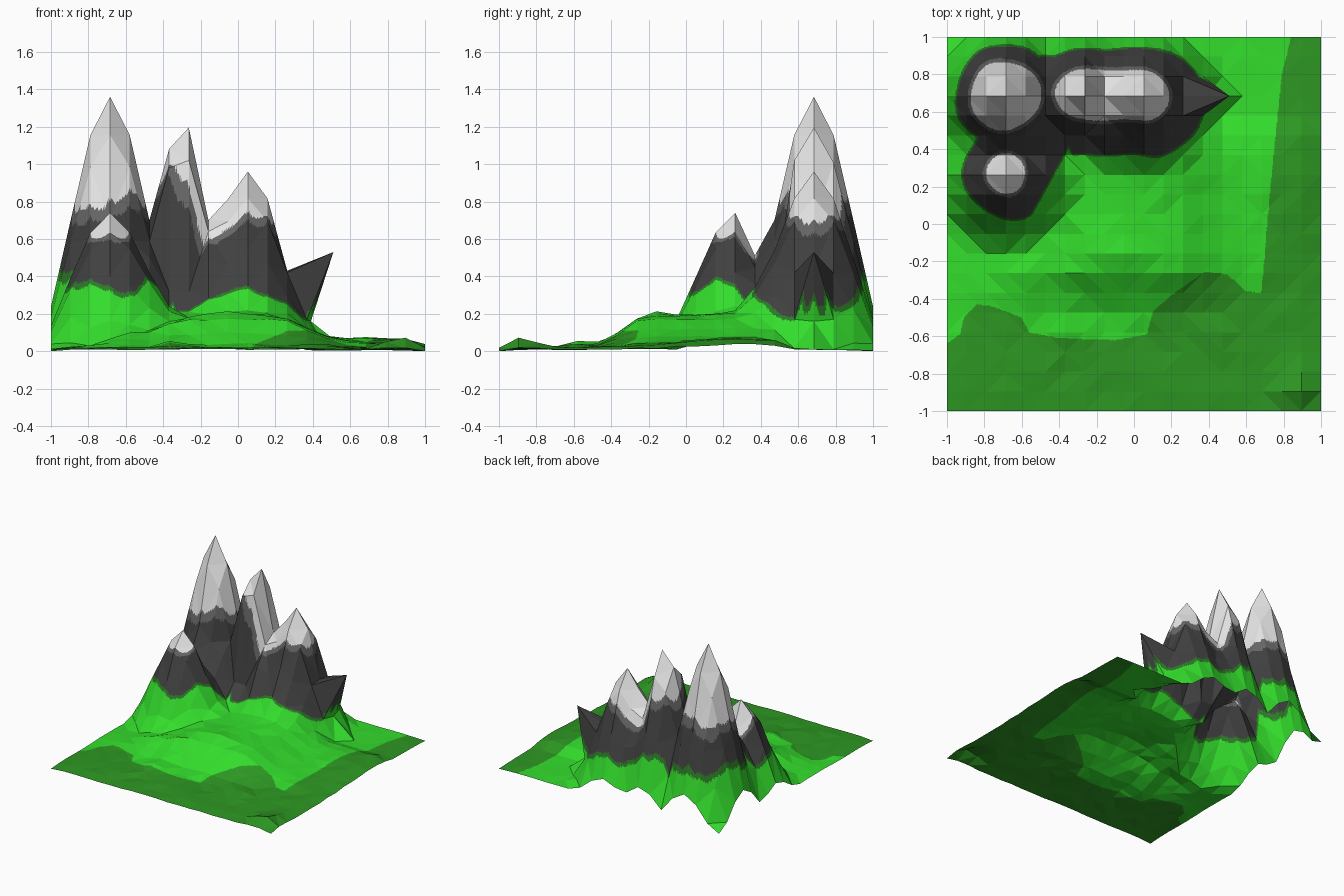
import bpy, math, random

if "Cube" in bpy.data.objects:
    bpy.data.objects.remove(bpy.data.objects["Cube"])

random.seed(4)
N = 19            # terrain cells per side
SUB = 14          # colour cuts per cell (facets stay flat)
STEP = 2 / N


def material(name, rgb):
    m = bpy.data.materials.new(name)
    m.diffuse_color = (*rgb, 1)
    m.use_nodes = True
    m.node_tree.nodes["Principled BSDF"].inputs["Base Color"].default_value = m.diffuse_color
    return m


MATS = [material("bright_grass", (0.033, 0.72, 0.025)),
        material("low_grass", (0.026, 0.31, 0.016)),
        material("grass_edge", (0.026, 0.19, 0.020)),
        material("dark_rock", (0.052, 0.052, 0.052)),
        material("snow_edge", (0.135, 0.135, 0.135)),
        material("snow", (0.78, 0.78, 0.78))]


# ---- heights: peaks pulled up with a smooth falloff, over a gentle foothill
PEAKS = [(-0.684, 0.684, 1.36, 0.43), (-0.285, 0.684, 1.205, 0.42),
         (0.053, 0.684, 0.96, 0.43), (-0.684, 0.263, 0.74, 0.43)]
BUMPS = [(0.87, -0.88, 0.055, 0.11), (0.45, -0.60, 0.03, 0.10),
         (-0.35, -0.58, 0.04, 0.10), (-0.60, -0.27, 0.05, 0.15),
         (-0.35, -0.26, 0.02, 0.10), (0.30, -0.22, 0.02, 0.15),
         (-0.05, -0.16, 0.025, 0.12), (0.9, 0.3, 0.045, 0.4),
         (0.05, 0.37, 0.045, 0.2)]


def falloff(d, r):
    t = max(0.0, 1 - d / r)
    return t * t * (3 - 2 * t)


def ground(x, y):
    front = math.exp(-((min(y, -0.19) + 0.19) / 0.20) ** 2)
    back = 1 - min(1, max(0, (y - 0.38) / 0.22))
    z = 0.016 + 0.13 * math.exp(-((x + 0.03) / 0.42) ** 4) * front * back
    z += 0.04 * math.exp(-(x / 0.75) ** 4) * front * back
    for bx, by, h, s in BUMPS:
        z += h * math.exp(-((x - bx) ** 2 + (y - by) ** 2) / s ** 2)
    z += random.uniform(-0.006, 0.006)
    edge = min(1 - abs(x), 1 - abs(y)) / STEP
    return max(0.0, z * min(1, 0.6 + 0.4 * edge))


LOW_SPOTS = {(6, 13): 0.21, (7, 13): 0.21,      # gully at the foot of the second peak
             (6, 14): 0.32, (7, 14): 0.32, (5, 14): 0.50, (5, 13): 0.36,
             (6, 15): 0.98, (7, 15): 1.02,
             (12, 16): 0.43, (13, 15): 0.17, (13, 17): 0.17}


def point(i, j):
    x, y = -1 + i * STEP, -1 + j * STEP
    g = ground(x, y)
    p = max(h * falloff(math.hypot(x - a, y - b), r) for a, b, h, r in PEAKS)
    z = p + g * max(0, 1 - p / 0.7) * (1 if y < 0.5 else 0.4)
    if i in (0, N) and j in (0, N):
        z = 0
    if i == 8 and j > 14:                 # saddle between second and third peak
        z = min(z, 0.70 if j == 16 else 0.64)
    if i == 5 and j > 11:                 # saddle between first and second peak
        z = min(z, 0.70)
    if j == 13 and i < 6:                 # saddle to the small front peak
        z *= 0.81
    z = LOW_SPOTS.get((i, j), z)
    if i == 13 and j == 16:               # crag leaning out sideways
        return (0.51, y, 0.53)
    if i == 14 and j == 16:               # undercut foot of the crag
        return (0.39, y, 0.16)
    return (x, y, z)


# ---- colour zones seen from above
def capsule(x, y, x1, y1, x2, y2, r):
    dx, dy = x2 - x1, y2 - y1
    t = ((x - x1) * dx + (y - y1) * dy) / max(1e-9, dx * dx + dy * dy)
    t = min(1, max(0, t))
    return math.hypot(x - x1 - t * dx, y - y1 - t * dy) - r


SNOW = [(-0.69, 0.685, -0.69, 0.685, 0.187), (-0.29, 0.69, 0.06, 0.69, 0.130),
        (-0.685, 0.265, -0.685, 0.265, 0.105)]
ROCK = [(-0.68, 0.68, -0.68, 0.68, 0.27), (-0.30, 0.65, 0.09, 0.65, 0.28),
        (-0.66, 0.28, -0.58, 0.43, 0.245), (-0.45, 0.68, -0.45, 0.68, 0.22),
        (0.35, 0.684, 0.38, 0.684, 0.05)]
LOW_EDGE = [(-1, -0.64), (-0.93, -0.59), (-0.91, -0.5), (-0.84, -0.43), (-0.76, -0.44),
            (-0.6, -0.5), (-0.56, -0.58), (-0.4, -0.61), (-0.1, -0.62), (0.07, -0.59),
            (0.1, -0.47), (0.2, -0.38), (0.38, -0.255), (0.5, -0.27),
            (0.6, -0.36), (0.68, -0.37), (0.70, -0.15), (0.73, 0.2), (0.76, 0.5),
            (0.79, 0.8), (0.84, 1.0), (1, 1.5)]


def low_limit(x):
    for (x1, y1), (x2, y2) in zip(LOW_EDGE, LOW_EDGE[1:]):
        if x <= x2:
            return y1 + (y2 - y1) * (x - x1) / (x2 - x1)
    return 1.5


def zone(x, y):
    wob = 0.005 * math.sin(23 * x + 5 * y) + 0.005 * math.sin(19 * y - 7 * x)
    s = min(capsule(x, y, *c) for c in SNOW) + wob
    if s < 0:
        return 5
    if s < 0.018:
        return 4
    r = min(capsule(x, y, *c) for c in ROCK) + wob
    if y < 0.42:                          # grass creeping up the gully
        r = max(r, (0.42 - y) * 0.55 - abs(x + 0.35))
    if r < 0:
        return 3
    if r < 0.011:
        return 2
    return 1 if y < low_limit(x) else 0


# ---- terrain mesh: each coarse triangle is cut finely so zones follow curves
P = [[point(i, j) for j in range(N + 1)] for i in range(N + 1)]
verts, faces, ids, index = [], [], [], {}


def vert(u, v, co):
    if (u, v) not in index:
        index[(u, v)] = len(verts)
        verts.append(co)
    return index[(u, v)]


def interp(a, b, c, d, s, t, main):
    # a=(0,0) b=(1,0) c=(1,1) d=(0,1); main: split along a-c
    if main:
        w = (1 - s, s - t, t, 0) if s >= t else (1 - t, 0, s, t - s)
    else:
        w = (1 - s - t, s, 0, t) if s + t <= 1 else (0, 1 - t, s + t - 1, 1 - s)
    return tuple(sum(k * q[n] for k, q in zip(w, (a, b, c, d))) for n in range(3))


for i in range(N):
    for j in range(N):
        a, b, c, d = P[i][j], P[i + 1][j], P[i + 1][j + 1], P[i][j + 1]
        main = math.dist(a, c) <= math.dist(b, d)
        for m in range(SUB):
            for n in range(SUB):
                q = []
                for du, dv in ((0, 0), (1, 0), (1, 1), (0, 1)):
                    co = interp(a, b, c, d, (m + du) / SUB, (n + dv) / SUB, main)
                    q.append((i * SUB + m + du, j * SUB + n + dv, co))
                for tri in (((0, 1, 2), (0, 2, 3)) if main else ((0, 1, 3), (1, 2, 3))):
                    pts = [q[k] for k in tri]
                    faces.append([vert(*p) for p in pts])
                    u = sum(p[0] for p in pts) / 3
                    v = sum(p[1] for p in pts) / 3
                    ids.append(zone(-1 + u * STEP / SUB, -1 + v * STEP / SUB))

low = min(v[2] for v in verts)
mesh = bpy.data.meshes.new("mountain_terrain")
mesh.from_pydata([(x, y, z - low) for x, y, z in verts], [], faces)
for m in MATS:
    mesh.materials.append(m)
mesh.polygons.foreach_set("material_index", ids)
mesh.update()
terrain = bpy.data.objects.new("mountain_terrain", mesh)
bpy.context.collection.objects.link(terrain)
